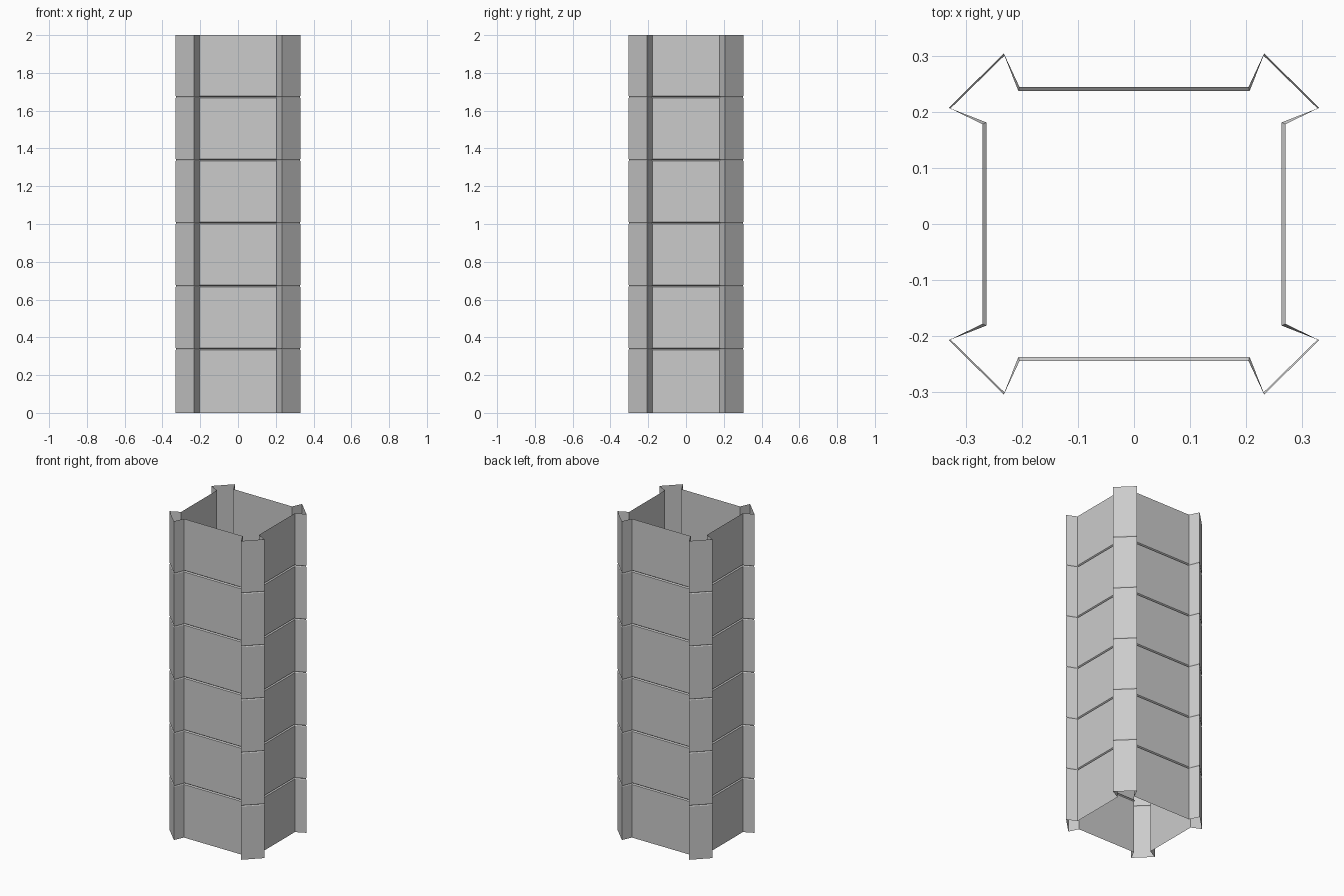
import bpy, bmesh

if "Cube" in bpy.data.objects:
    bpy.data.objects.remove(bpy.data.objects["Cube"])

HEIGHT, SEGMENTS, GROOVE = 2.0, 6, 0.011

# One corner of the cross-section (+x, +y), counter-clockwise
OUTER = [(0.270, 0.178), (0.330, 0.207), (0.232, 0.304), (0.204, 0.244)]
INNER = [(0.263, 0.181), (0.327, 0.206), (0.231, 0.300), (0.206, 0.237)]


def full_profile(q):
    """Mirror one corner into the closed four-corner outline."""
    q2 = [(-x, y) for x, y in reversed(q)]
    q3 = [(-x, -y) for x, y in q]
    q4 = [(x, -y) for x, y in reversed(q)]
    return q + q2 + q3 + q4


outer, inner = full_profile(OUTER), full_profile(INNER)

# Stack of rings: straight panels separated by thin V grooves
levels = [(0.0, outer)]
for k in range(1, SEGMENTS):
    z = HEIGHT * k / SEGMENTS
    levels += [(z, outer), (z + GROOVE / 2, inner), (z + GROOVE, outer)]
levels.append((HEIGHT, outer))

# Open-ended column shell
bm = bmesh.new()
rings = [[bm.verts.new((x, y, z)) for x, y in prof] for z, prof in levels]
for a, b in zip(rings, rings[1:]):
    n = len(a)
    for i in range(n):
        j = (i + 1) % n
        bm.faces.new((a[i], a[j], b[j], b[i]))

mesh = bpy.data.meshes.new("column_shell")
bm.to_mesh(mesh)
bm.free()
bpy.context.collection.objects.link(bpy.data.objects.new("column_shell", mesh))
